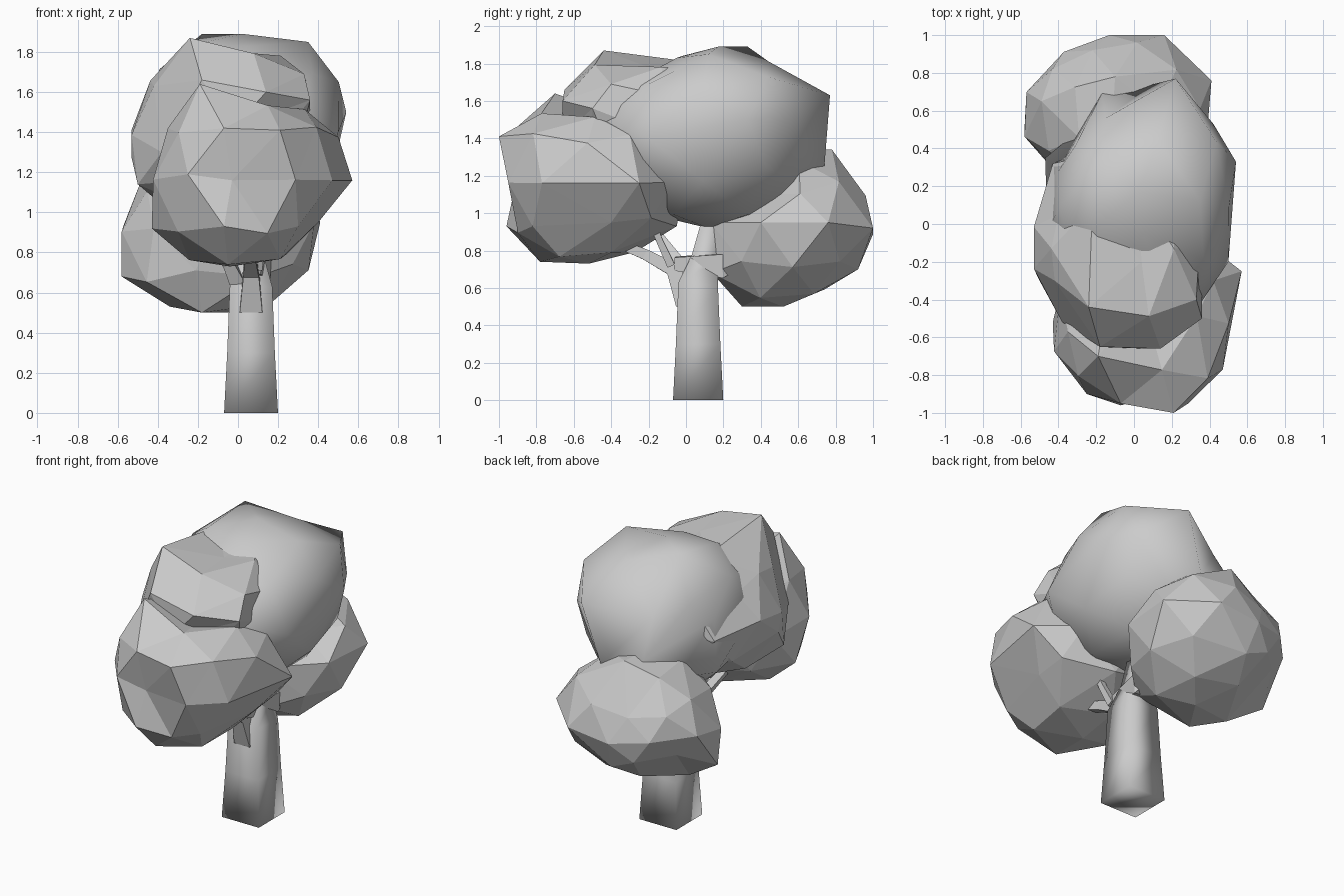
import bpy, bmesh, math
from mathutils import Vector

cube = bpy.data.objects.get("Cube")
if cube:
    bpy.data.objects.remove(cube, do_unlink=True)

grey = bpy.data.materials.new("plain_grey")
grey.use_nodes = True
tone = (0.6, 0.6, 0.6, 1)
grey.diffuse_color = tone
grey.node_tree.nodes["Principled BSDF"].inputs["Base Color"].default_value = tone


def finish(name, bm, smooth):
    bmesh.ops.recalc_face_normals(bm, faces=bm.faces)
    for face in bm.faces:
        face.smooth = smooth
    mesh = bpy.data.meshes.new(name)
    bm.to_mesh(mesh)
    bm.free()
    mesh.materials.append(grey)
    obj = bpy.data.objects.new(name, mesh)
    bpy.context.collection.objects.link(obj)
    return obj


def foliage(name, low, high, corners, smooth=False):
    """Faceted ball stretched into a box, with some corners moved."""
    low, high = Vector(low), Vector(high)
    centre, half = (low + high) / 2, (high - low) / 2
    bm = bmesh.new()
    bmesh.ops.create_icosphere(bm, subdivisions=2, radius=1)
    free = list(bm.verts)
    for corner in corners:
        offset = Vector(corner) - centre
        goal = Vector(o / h for o, h in zip(offset, half))
        way = goal.normalized()
        best = max(free, key=lambda v: v.co.normalized().dot(way))
        move = goal - best.co
        free.remove(best)
        for edge in best.link_edges:
            near = edge.other_vert(best)
            if near in free:
                near.co += move * 0.3
        best.co = goal
    for v in bm.verts:
        v.co = Vector(max(l, min(h, c + a * b)) for l, h, c, a, b
                      in zip(low, high, centre, v.co, half))
    return finish(name, bm, smooth)


def limb(name, path, smooth=False):
    """Four-sided tapered tube through (position, radius) stations."""
    bm = bmesh.new()
    points = [Vector(p) for p, r in path]
    up = Vector((0, 0, 1))
    rings = []
    for i, (p, r) in enumerate(path):
        along = points[min(i + 1, len(path) - 1)] - points[max(i - 1, 0)]
        turn = up.rotation_difference(up if i == 0 and smooth else along)
        ring = []
        for k in range(4):
            a = math.tau * (k + 0.5) / 4
            spoke = Vector((math.cos(a), math.sin(a), 0)) * r
            ring.append(bm.verts.new(points[i] + turn @ spoke))
        rings.append(ring)
    for a, b in zip(rings, rings[1:]):
        for k in range(4):
            n = (k + 1) % 4
            bm.faces.new((a[k], a[n], b[n], b[k]))
    bm.faces.new(rings[0][::-1])
    bm.faces.new(rings[-1])
    return finish(name, bm, smooth)


# Leaf masses
foliage("front_foliage", (-.43, -1, .73), (.57, 0, 1.64), [
    (-.19, -.7, 1.64), (.21, -1, 1.41), (.42, -.3, 1.42), (.57, -.25, 1.16),
    (-.43, -.52, .92), (0, 0, 1.16), (-.04, -.52, .73), (-.05, -.78, .74),
    (-.07, -.96, .93), (.1, -.05, .93), (-.35, -.57, 1.42),
    (.47, -.77, 1.16), (-.25, -.9, 1.19), (-.03, -.91, 1.16),
    (.05, -.42, 1.47), (-.07, -.95, 1.42), (.4, -.4, .95), (.24, -.4, .79),
    (-.2, -.2, 1.3), (.3, -.82, .93)])
foliage("back_foliage", (-.58, .13, .5), (.41, 1, 1.34), [
    (-.1, .78, 1.34), (.16, 1, .92), (-.22, .92, 1.05), (-.58, .5, .68),
    (-.18, .3, .5), (.41, .76, .95), (-.49, .65, 1.14), (.1, .13, .95),
    (-.1, .92, .7), (-.45, .74, .8), (-.04, .52, .5), (.38, .4, .95),
    (.1, .14, .68), (-.34, .45, .53), (-.42, .3, .92), (.15, .45, 1.1)])
foliage("crown_foliage", (-.48, -.5, .92), (.54, .77, 1.89), [
    (-.18, .33, 1.89), (.35, .12, 1.85), (.22, .77, 1.63), (-.15, .56, 1.55),
    (-.17, .69, 1.32), (-.47, .35, 1.2), (.54, .33, 1.5), (.5, -.2, 1.4),
    (.1, .12, .92), (.1, .74, 1.25), (.05, -.05, 1.83), (-.4, .28, 1.5),
    (.42, .53, 1.5), (.33, -.45, 1.5)], smooth=True)
foliage("upper_front_foliage", (-.53, -.66, .95), (.36, .45, 1.87), [
    (-.24, -.44, 1.87), (.33, -.4, 1.69), (.14, -.66, 1.6),
    (-.18, -.65, 1.66), (-.53, -.2, 1.27), (-.42, -.3, 1.63),
    (-.22, .1, 1.8), (-.43, .32, 1.38), (.36, -.5, 1.56),
    (.04, -.2, 1.78), (-.5, -.3, 1.14), (-.38, -.52, 1.3),
    (-.25, .36, 1.65), (-.4, .05, 1.58)])

# Trunk and branches
limb("trunk", [((.065, .065, 0), .19), ((.065, .065, .3), .168),
               ((.065, .065, .62), .15), ((.06, .1, .76), .1),
               ((.06, .15, 1), .075)], smooth=True)
limb("front_branch", [((.065, .0, .52), .08), ((.065, -.07, .7), .055),
                      ((.06, -.22, .78), .04), ((.06, -.42, .86), .03)])
limb("back_branch", [((.08, -.06, .73), .05), ((.1, .2, .72), .09),
                     ((.1, .29, .73), .035)])
limb("side_branch", [((.02, .03, .6), .06), ((-.05, -.05, .75), .04),
                     ((-.15, -.18, .92), .03), ((-.2, -.22, 1.1), .025)])
limb("inner_branch", [((.1, -.08, .72), .03), ((.12, -.14, .85), .025),
                      ((.14, -.2, 1), .025)])
